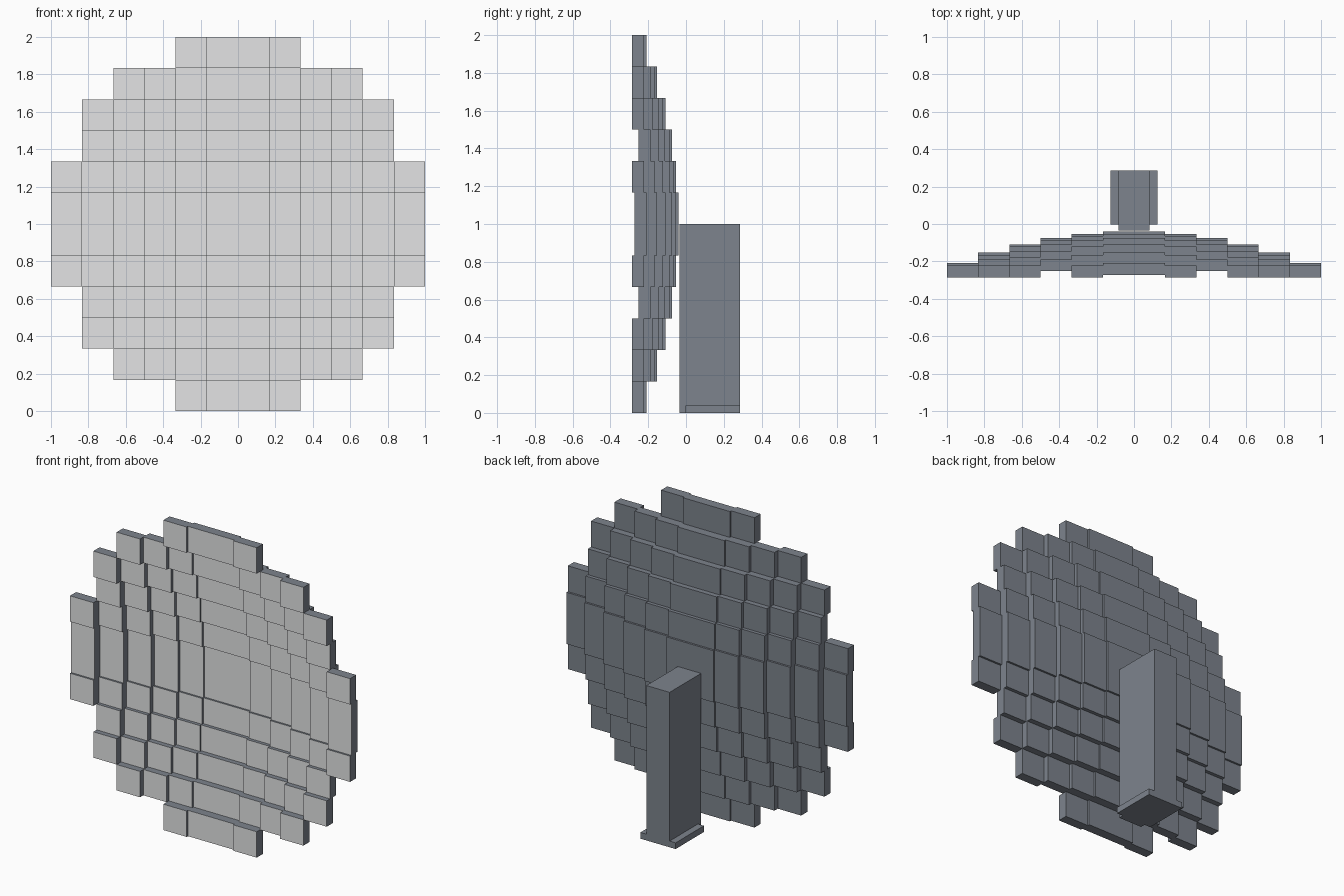
import bpy
import bmesh

cube = bpy.data.objects.get("Cube")
if cube:
    bpy.data.objects.remove(cube, do_unlink=True)


def make_material(name, colour):
    mat = bpy.data.materials.new(name)
    mat.use_nodes = True
    mat.diffuse_color = colour
    mat.node_tree.nodes["Principled BSDF"].inputs["Base Color"].default_value = colour
    return mat


slate = make_material("slate_grey", (0.205, 0.229, 0.266, 1.0))
pale = make_material("pale_grey", (0.77, 0.775, 0.785, 1.0))


def add_box(bm, lo, hi):
    """Add an axis-aligned box between two corners."""
    verts = bmesh.ops.create_cube(bm, size=1.0)["verts"]
    for v in verts:
        v.co = [(a + b) / 2 + c * (b - a) for a, b, c in zip(lo, hi, v.co)]


def finish(name, bm, materials):
    mesh = bpy.data.meshes.new(name)
    bm.to_mesh(mesh)
    bm.free()
    for mat in materials:
        mesh.materials.append(mat)
    obj = bpy.data.objects.new(name, mesh)
    bpy.context.collection.objects.link(obj)


# Dish: stepped panels following a paraboloid, wide band in the middle
STEP = 1 / 6
THICK = 0.063
BACK = -0.040
CURVE = 0.202
LAST_COLUMN = [5, 5, 4, 4, 3, 1]      # outermost panel column for each row


def span(i):
    """Start and end of band i, counted outward from the middle."""
    if i == 0:
        return -STEP, STEP
    a, b = abs(i) * STEP, (abs(i) + 1) * STEP
    return (a, b) if i > 0 else (-b, -a)


bm = bmesh.new()
for row in range(-5, 6):
    z0, z1 = span(row)
    last = LAST_COLUMN[abs(row)]
    for col in range(-last, last + 1):
        x0, x1 = span(col)
        r2 = ((x0 + x1) / 2) ** 2 + ((z0 + z1) / 2) ** 2
        y = BACK - CURVE * r2
        add_box(bm, (x0, y - THICK, 1 + z0), (x1, y, 1 + z1))

# Reflecting front faces are pale, the sides and backs slate
bm.normal_update()
for face in bm.faces:
    face.material_index = 1 if face.normal.y < -0.9 else 0
finish("dish_panels", bm, [slate, pale])

# Support post behind the dish
bm = bmesh.new()
add_box(bm, (-0.083, -0.035, 0), (0.083, 0.286, 1.0))
finish("support_post", bm, [slate])

# Foot flanges either side of the post
bm = bmesh.new()
for side in (-1, 1):
    xs = sorted((side * 0.083, side * 0.126))
    add_box(bm, (xs[0], -0.003, 0), (xs[1], 0.286, 0.04))
finish("foot_flanges", bm, [slate])
